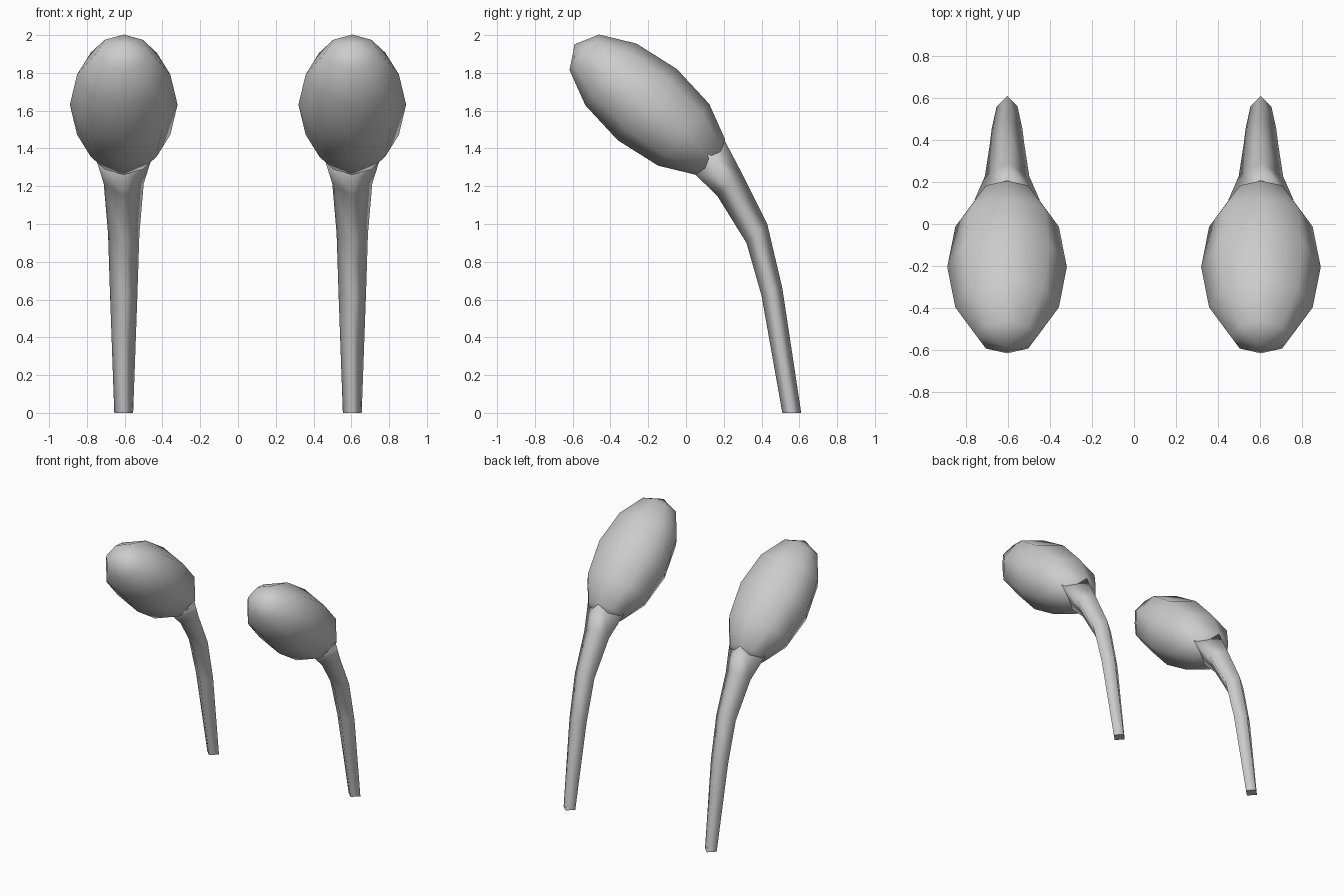
import bpy, bmesh, math
from mathutils import Matrix, Vector

cube = bpy.data.objects.get("Cube")
if cube:
    bpy.data.objects.remove(cube, do_unlink=True)

# Single plain grey
grey = bpy.data.materials.new("plain_grey")
grey.use_nodes = True
colour = (0.6, 0.6, 0.6, 1)
grey.diffuse_color = colour
grey.node_tree.nodes["Principled BSDF"].inputs["Base Color"].default_value = colour

SPACING = 0.605

# Stem sections: back edge (y, z), front edge (y, z), half width
SECTIONS = [
    ((0.61, 0.0), (0.51, 0.0), 0.05),
    ((0.51, 0.66), (0.40, 0.62), 0.073),
    ((0.43, 1.0), (0.32, 0.9), 0.083),
    ((0.29, 1.28), (0.165, 1.15), 0.106),
    ((0.19, 1.47), (0.04, 1.27), 0.155),
]


def finish(bm, name, x):
    bmesh.ops.recalc_face_normals(bm, faces=bm.faces)
    for face in bm.faces:
        face.smooth = len(face.verts) < 5 and abs(face.normal.z) < 0.999
    mesh = bpy.data.meshes.new(name)
    bm.to_mesh(mesh)
    bm.free()
    mesh.materials.append(grey)
    obj = bpy.data.objects.new(name, mesh)
    obj.location.x = x
    bpy.context.collection.objects.link(obj)


def build_stem(name, x):
    # Diamond cross-sections lofted along the bend
    bm = bmesh.new()
    rings = []
    for back, front, half in SECTIONS:
        b, f = Vector((0, *back)), Vector((0, *front))
        mid, side = (b + f) / 2, Vector((half, 0, 0))
        rings.append([bm.verts.new(p) for p in (b, mid + side, f, mid - side)])
    for low, high in zip(rings, rings[1:]):
        for i in range(4):
            j = (i + 1) % 4
            bm.faces.new((low[i], low[j], high[j], high[i]))
    bm.faces.new(rings[0])
    bm.faces.new(rings[-1])
    finish(bm, name, x)


def build_head(name, x):
    # Stretched eight-sided ball, leaning forward
    bm = bmesh.new()
    place = (Matrix.Translation((0, -0.205, 1.632))
             @ Matrix.Rotation(math.radians(50.3), 4, 'X')
             @ Matrix.Diagonal((0.285, 0.245, 0.5, 1)))
    bmesh.ops.create_uvsphere(bm, u_segments=8, v_segments=6, radius=1, matrix=place)
    finish(bm, name, x)


for label, sign in (("left", 1), ("right", -1)):
    build_stem(label + "_stem", sign * SPACING)
    build_head(label + "_head", sign * SPACING)
